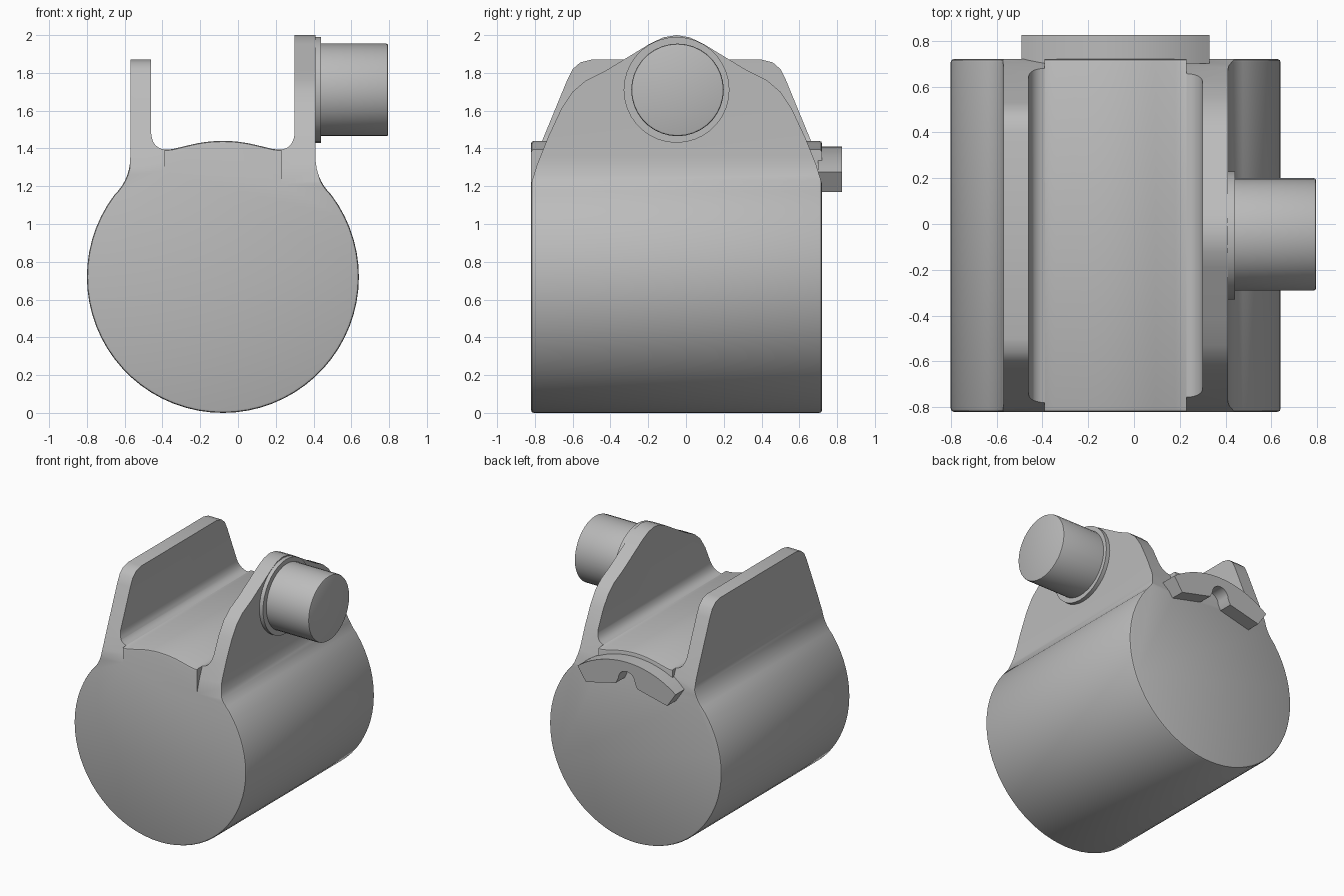
import bpy, bmesh, math
from mathutils import Vector

if "Cube" in bpy.data.objects:
    bpy.data.objects.remove(bpy.data.objects["Cube"], do_unlink=True)

grey = bpy.data.materials.new("plain grey")
grey.use_nodes = True
colour = (0.5, 0.5, 0.5, 1)
grey.diffuse_color = colour
grey.node_tree.nodes["Principled BSDF"].inputs["Base Color"].default_value = colour

CX, CZ, R = -0.08, 0.72, 0.72      # drum axis and radius
MID = -0.05                        # middle of the drum's length


def prism(name, points, axis, start, end, bevel=0.0, segments=2, both=True):
    """Extrude a 2D outline along x (outline is y,z) or y (outline is x,z)."""
    bm = bmesh.new()
    if axis == "x":
        place = lambda p, d: Vector((d, p[0], p[1]))
    else:
        place = lambda p, d: Vector((p[0], d, p[1]))
    rings = [[bm.verts.new(place(p, d)) for p in points] for d in (start, end)]
    caps = [bm.faces.new(r) for r in rings]
    n = len(points)
    for i in range(n):
        j = (i + 1) % n
        bm.faces.new((rings[0][i], rings[0][j], rings[1][j], rings[1][i]))
    bmesh.ops.recalc_face_normals(bm, faces=bm.faces)
    if bevel:
        chosen = caps if both else caps[1:]
        edges = list({e for f in chosen for e in f.edges})
        bmesh.ops.bevel(bm, geom=edges, offset=bevel, segments=segments,
                        profile=0.5, affect="EDGES")
    mesh = bpy.data.meshes.new(name)
    bm.to_mesh(mesh)
    bm.free()
    mesh.materials.append(grey)
    obj = bpy.data.objects.new(name, mesh)
    bpy.context.collection.objects.link(obj)
    return obj


def activate(obj):
    bpy.ops.object.select_all(action="DESELECT")
    obj.select_set(True)
    bpy.context.view_layer.objects.active = obj


def smooth(obj):
    activate(obj)
    bpy.ops.object.shade_smooth_by_angle(angle=math.radians(32))


def arc(cx, cz, r, a0, a1, n):
    """Points on an arc, angles in degrees counter-clockwise from +x."""
    angles = [math.radians(a0 + (a1 - a0) * i / n) for i in range(n + 1)]
    return [(cx + r * math.cos(a), cz + r * math.sin(a)) for a in angles]


def curve(a, b, c, n=6):
    """Quadratic fillet from a to c, pulled towards b."""
    a, b, c = Vector(a), Vector(b), Vector(c)
    ts = [i / n for i in range(n + 1)]
    return [tuple(a * (1 - t) ** 2 + b * 2 * t * (1 - t) + c * t * t) for t in ts]


def flip(points, centre):
    return [(2 * centre - x, z) for x, z in reversed(points)]


# Drum section: half outline from the crown over the right lug to the bottom
half = arc(CX, CZ, R, 90, 76, 4)
half += curve((0.18, 1.398), (0.29, 1.375), (0.30, 1.48), 8)
half += [(0.30, 2.1), (0.41, 2.1)]
half += curve((0.41, 1.36), (0.41, 1.25), (0.475, 1.175))
half += arc(CX, CZ, R, 37, -90, 24)
section = half + flip(half, CX)[1:-1]
body = prism("drum_with_lugs", section, "y", MID - 0.77, MID + 0.77, 0.014)

# Side outlines of the two lugs (front half, relative to the middle)
left_lug = [(-0.78, 1.25), (-0.75, 1.34), (-0.72, 1.42), (-0.58, 1.76),
            (-0.55, 1.82), (-0.51, 1.855), (-0.45, 1.87)]
right_lug = [(-0.78, 1.18), (-0.74, 1.31), (-0.68, 1.46), (-0.61, 1.61),
             (-0.55, 1.7), (-0.48, 1.76), (-0.37, 1.815), (-0.14, 1.955),
             (-0.07, 1.988), (0, 2.0)]
for name, outline, x0, x1 in (("left_trim", left_lug, -1.0, -0.39),
                              ("right_trim", right_lug, 0.23, 1.0)):
    mirrored = flip(outline, 0)
    if outline[-1][0] == 0:
        mirrored = mirrored[1:]
    low = outline[0][1]
    loop = [(y + MID, z) for y, z in outline + mirrored]
    loop += [(1.1, low), (1.1, 2.3), (-1.1, 2.3), (-1.1, low)]
    cutter = prism(name, loop, "x", x0, x1)
    cutter.hide_render = True
    activate(body)
    mod = body.modifiers.new("trim", "BOOLEAN")
    mod.operation = "DIFFERENCE"
    mod.solver = "EXACT"
    mod.object = cutter
    bpy.ops.object.modifier_apply(modifier=mod.name)
    bpy.data.objects.remove(cutter, do_unlink=True)
smooth(body)

# Collar and round pin on the outside of the right lug
collar = prism("pin_collar", arc(MID, 1.71, 0.28, 0, 350, 35), "x", 0.40, 0.44)
pin = prism("round_pin", arc(MID + 0.005, 1.71, 0.245, 0, 350, 35), "x", 0.42, 0.795,
            0.01, 2, both=False)
smooth(collar)
smooth(pin)

# Curved rear tab with a round-topped slot in its lower edge
tab_outline = arc(CX, CZ, 0.69, 53.5, 126.5, 20)
tab_outline += [(-0.42, 1.17), (-0.17, 1.23)]
tab_outline += arc(CX, 1.27, 0.07, 180, 0, 10)
tab_outline += [(0.01, 1.23), (0.26, 1.17)]
smooth(prism("rear_tab", tab_outline, "y", 0.70, 0.825))
